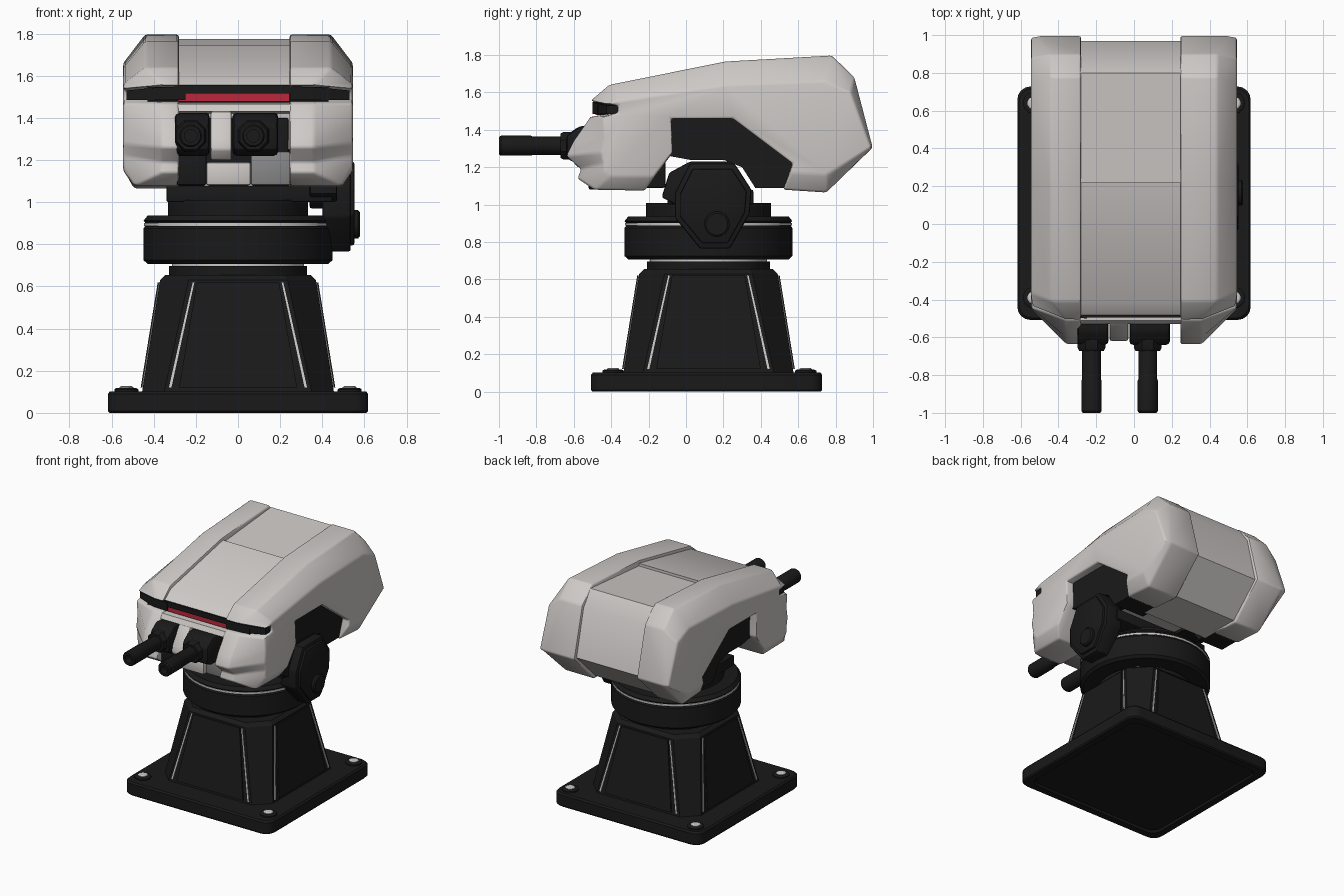
import bpy, bmesh, math

if "Cube" in bpy.data.objects:
    bpy.data.objects.remove(bpy.data.objects["Cube"])

def material(name, rgb):
    m = bpy.data.materials.new(name)
    m.diffuse_color = (*rgb, 1)
    m.use_nodes = True
    m.node_tree.nodes["Principled BSDF"].inputs["Base Color"].default_value = m.diffuse_color
    return m

WHITE = material("shell_white", (0.62, 0.59, 0.575))
DARK = material("charcoal", (0.010, 0.010, 0.0105))
RED = material("visor_red", (0.5, 0.02, 0.045))
GREY = material("bolt_grey", (0.25, 0.25, 0.25))
CY = 0.12  # y of the turning axis

def loft(name, rings, mat, bevel=0.0, segs=2, angle=30):
    """Join equal-length point rings into one capped solid."""
    bm = bmesh.new()
    vs = [[bm.verts.new(p) for p in r] for r in rings]
    n = len(vs[0])
    for a, b in zip(vs, vs[1:]):
        for i in range(n):
            j = (i + 1) % n
            bm.faces.new((a[i], a[j], b[j], b[i]))
    bm.faces.new(vs[0][::-1])
    bm.faces.new(vs[-1])
    bmesh.ops.recalc_face_normals(bm, faces=bm.faces[:])
    if bevel:
        sharp = [e for e in bm.edges if e.calc_face_angle(0) > math.radians(25)]
        bmesh.ops.bevel(bm, geom=sharp, offset=bevel, segments=segs,
                        affect='EDGES', profile=0.5, clamp_overlap=True)
    me = bpy.data.meshes.new(name)
    bm.to_mesh(me)
    bm.free()
    me.materials.append(mat)
    ob = bpy.data.objects.new(name, me)
    bpy.context.collection.objects.link(ob)
    bpy.ops.object.select_all(action='DESELECT')
    ob.select_set(True)
    bpy.context.view_layer.objects.active = ob
    bpy.ops.object.shade_smooth_by_angle(angle=math.radians(angle))
    return ob

def prism(name, prof, x0, x1, mat, bevel=0.0):
    """Side profile (y, z) extruded along x."""
    return loft(name, [[(x, y, z) for y, z in prof] for x in (x0, x1)], mat, bevel)

def box(name, x, y, z, mat, bevel=0.0):
    return prism(name, [(y[0], z[0]), (y[1], z[0]), (y[1], z[1]), (y[0], z[1])], *x, mat, bevel)

def turned(name, c, axis, steps, mat, seg=32):
    """Lathe: steps are (radius, position along axis)."""
    rings = []
    for r, t in steps:
        ring = []
        for k in range(seg):
            a = 2 * math.pi * (k + 0.5) / seg
            u, v = r * math.cos(a), r * math.sin(a)
            ring.append({'x': (t, c[0] + u, c[1] + v), 'y': (c[0] + u, t, c[1] + v),
                         'z': (c[0] + u, c[1] + v, t)}[axis])
        rings.append(ring)
    return loft(name, rings, mat)

# Base plate with rounded corners, shallow recess below, and bolts
def plate_ring(hw, z, r=0.07):
    pts = []
    for k, (sx, sy) in enumerate([(1, 1), (-1, 1), (-1, -1), (1, -1)]):
        for i in range(5):
            a = math.pi / 2 * (k + i / 4)
            pts.append((sx * (hw - r) + r * math.cos(a), 0.11 + sy * (hw - r) + r * math.sin(a), z))
    return pts
loft("base_plate", [plate_ring(0.55, 0.015), plate_ring(0.56, 0), plate_ring(0.61, 0), plate_ring(0.618, 0.01),
                    plate_ring(0.618, 0.09), plate_ring(0.608, 0.102)], DARK)
for sx in (-1, 1):
    for sy in (-1, 1):
        c = (sx * 0.53, 0.125 + sy * 0.515)
        turned("base_bolt_washer", c, 'z', [(0.058, 0.09), (0.058, 0.112), (0.048, 0.118)], DARK, 16)
        turned("base_bolt_head", c, 'z', [(0.034, 0.1), (0.034, 0.122), (0.026, 0.127)], WHITE, 12)

# Tapered pedestal with chamfered corners, raised panels and light trim strips
def octagon(a, b, z):
    return [(x, CY + y, z) for x, y in
            [(a, -b), (a, b), (b, a), (-b, a), (-a, b), (-a, -b), (-b, -a), (b, -a)]]
loft("pedestal", [octagon(0.455, 0.35, 0.1), octagon(0.37, 0.235, 0.63), octagon(0.345, 0.22, 0.655)], DARK)

def face_plate(name, k, bot, top, out, mat):
    """Thin plate on pedestal face k; bot and top are sideways ranges."""
    ca, sa = math.cos(k * math.pi / 2), math.sin(k * math.pi / 2)
    rings = []
    for d in (-0.01, out):
        pts = [(bot[0], 0.453 + d, 0.12), (bot[1], 0.453 + d, 0.12),
               (top[1], 0.372 + d, 0.62), (top[0], 0.372 + d, 0.62)]
        rings.append([(u * ca - w * sa, CY + u * sa + w * ca, z) for u, w, z in pts])
    loft(name, rings, mat)
for k in range(4):
    face_plate("pedestal_panel", k, (-0.28, 0.28), (-0.195, 0.195), 0.009, DARK)
    for s in (-1, 1):
        face_plate("pedestal_trim", k, (s * 0.316, s * 0.328), (s * 0.207, s * 0.215), 0.004, WHITE)

# Turntable
turned("pedestal_neck", (0, CY), 'z', [(0.33, 0.64), (0.33, 0.697)], DARK)
turned("neck_trim", (0, CY), 'z', [(0.315, 0.68), (0.315, 0.72)], WHITE)
turned("turntable_ring", (0, CY), 'z', [(0.43, 0.707), (0.45, 0.725), (0.45, 0.875), (0.443, 0.885),
                                        (0.443, 0.905), (0.45, 0.912), (0.43, 0.937)], DARK, 40)
turned("ring_trim", (0, CY), 'z', [(0.447, 0.888), (0.447, 0.902)], WHITE, 40)
turned("turntable_cap", (0, CY), 'z', [(0.335, 0.93), (0.335, 1.01)], DARK)
box("turntable_bracket", (-0.34, 0.45), (-0.1, 0.36), (1.0, 1.08), DARK, 0.01)

# Single side arm with pivot hub, on the right only
prism("arm_fin", [(-0.13, 1.04), (-0.09, 1.17), (0.02, 1.23), (0.25, 1.23), (0.3, 1.0), (0.0, 0.97)],
      0.34, 0.47, DARK, 0.01)
HUB = [(0.02, 1.22), (0.26, 1.22), (0.35, 1.08), (0.34, 0.95), (0.235, 0.765), (0.075, 0.765),
       (-0.06, 0.93), (-0.06, 1.06)]
prism("arm_hub", HUB, 0.40, 0.535, DARK, 0.012)
prism("arm_hub_cover", [(0.145 + (y - 0.145) * 0.87, 1 + (z - 1) * 0.87) for y, z in HUB], 0.52, 0.552, DARK, 0.008)
turned("hub_bolt", (0.165, 0.895), 'x', [(0.068, 0.54), (0.068, 0.57), (0.058, 0.578)], DARK, 20)

# Side pods: full profile near the middle, reduced profile on the outside
INNER = [(-0.51, 1.555), (-0.41, 1.64), (0.21, 1.765), (0.78, 1.797), (0.90, 1.68), (0.998, 1.305),
         (0.75, 1.065), (0.52, 1.08), (0.57, 1.22), (0.25, 1.46), (-0.08, 1.46), (-0.07, 1.28),
         (-0.22, 1.075), (-0.49, 1.08), (-0.58, 1.14), (-0.56, 1.19), (-0.64, 1.26), (-0.60, 1.34),
         (-0.51, 1.47), (-0.38, 1.49), (-0.38, 1.53)]
OUTER = [(-0.43, 1.54), (-0.36, 1.56), (0.21, 1.64), (0.74, 1.66), (0.88, 1.60), (0.99, 1.305),
         (0.75, 1.16), (0.56, 1.17), (0.57, 1.22), (0.25, 1.46), (-0.08, 1.46), (-0.07, 1.28),
         (-0.17, 1.15), (-0.40, 1.15), (-0.44, 1.18), (-0.44, 1.22), (-0.45, 1.28), (-0.44, 1.36),
         (-0.45, 1.47), (-0.36, 1.49), (-0.36, 1.53)]
def mid_x(y, z):
    return 0.36 if y < -0.5 else 0.495 if z < 1.32 else 0.44
for side, s, x_in in (("right", 1, 0.245), ("left", -1, 0.28)):
    loft(side + "_pod", [[(s * x_in, y, z) for y, z in INNER],
                         [(s * mid_x(y, z), y, z) for y, z in INNER],
                         [(s * 0.545, y, z) for y, z in OUTER]], WHITE, 0.014, 2, 40)

# Centre shell, slightly lower than the pods, with a step across the roof
prism("centre_shell", [(-0.49, 1.55), (-0.41, 1.615), (0.22, 1.745), (0.22, 1.725), (0.80, 1.775),
                       (0.885, 1.66), (0.97, 1.31), (0.74, 1.085), (0.42, 1.09), (0.34, 1.2),
                       (0.2, 1.26), (-0.1, 1.28), (-0.25, 1.25), (-0.38, 1.25), (-0.40, 1.42),
                       (-0.53, 1.43), (-0.51, 1.465), (-0.38, 1.47), (-0.38, 1.54)], -0.29, 0.255, WHITE)

# Dark inner frame showing in the side cut-outs
FRAME = [(-0.1, 1.47), (0.25, 1.47), (0.58, 1.23), (0.55, 1.09), (0.37, 1.09), (0.3, 1.2),
         (0.2, 1.24), (0.02, 1.24), (-0.09, 1.26)]
for side, x0, x1 in (("right", 0.23, 0.485), ("left", -0.485, -0.27)):
    prism(side + "_inner_frame", FRAME, x0, x1, DARK)
box("under_body", (-0.27, 0.24), (-0.42, -0.11), (1.09, 1.4), DARK, 0.01)

# Visor
prism("visor", [(-0.475, 1.48), (-0.47, 1.555), (-0.34, 1.56), (-0.34, 1.47)], -0.43, 0.43, DARK)
for s in (-1, 1):
    loft("visor_end", [[(s * x, y0, 1.485), (s * x, y0, z1), (s * x, -0.33, z1), (s * x, -0.33, 1.485)]
                       for x, y0, z1 in ((0.25, -0.5, 1.55), (0.38, -0.49, 1.545), (0.53, -0.425, 1.53))], DARK)
box("visor_light", (-0.285, 0.245), (-0.485, -0.476), (1.478, 1.518), RED)
box("visor_brow", (-0.29, 0.25), (-0.495, -0.38), (1.515, 1.556), DARK)

# Twin guns
for side, gx, x0, x1 in (("left", -0.225, -0.30, -0.135), ("right", 0.073, -0.025, 0.19)):
    prism(side + "_gun_housing", [(-0.64, 1.25), (-0.64, 1.37), (-0.57, 1.42), (-0.3, 1.43), (-0.3, 1.22),
                                  (-0.59, 1.22)], x0, x1, DARK, 0.02)
    turned(side + "_gun_collar", (gx, 1.315), 'y', [(0.08, -0.6), (0.08, -0.655), (0.07, -0.672)], DARK, 8)
    turned(side + "_gun_barrel", (gx, 1.315), 'y', [(0.05, -0.6), (0.05, -0.82), (0.054, -0.83),
           (0.054, -0.99), (0.047, -1.0), (0.03, -1.0), (0.03, -0.95)], DARK, 20)

# Pieces between and below the guns
prism("gun_divider", [(-0.62, 1.25), (-0.61, 1.3), (-0.53, 1.43), (-0.35, 1.43), (-0.35, 1.2), (-0.58, 1.2)],
      -0.13, -0.03, WHITE, 0.01)
box("chin_dark", (-0.29, -0.15), (-0.52, -0.3), (1.08, 1.25), DARK, 0.01)
box("chin_white", (-0.15, 0.06), (-0.5, -0.3), (1.08, 1.19), WHITE, 0.01)
box("chin_grey", (0.06, 0.25), (-0.47, -0.3), (1.08, 1.24), GREY, 0.01)
